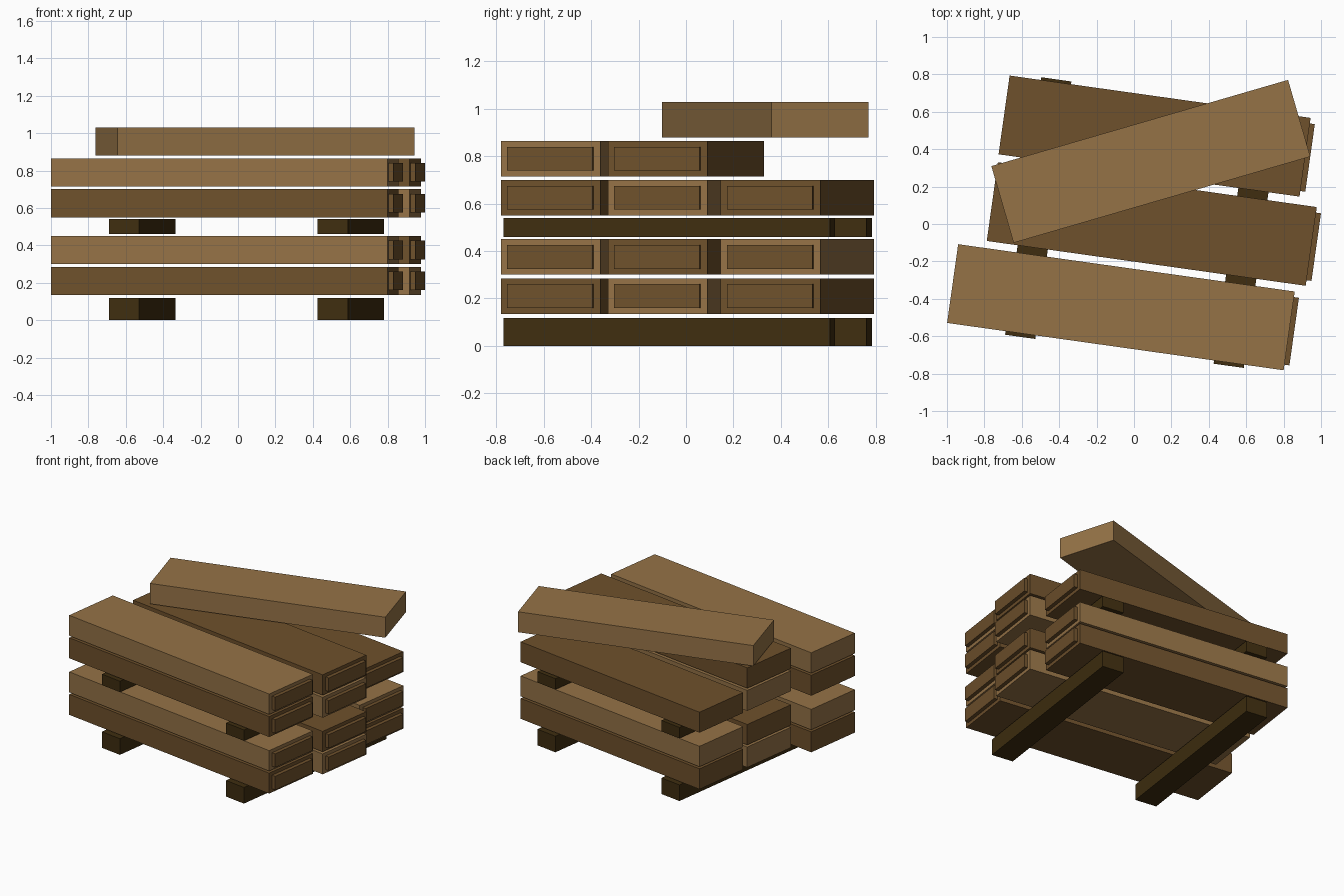
import bpy
import math
from mathutils import Vector, Matrix

cube = bpy.data.objects.get("Cube")
if cube:
    bpy.data.objects.remove(cube, do_unlink=True)


def make_material(name, rgb):
    mat = bpy.data.materials.new(name)
    mat.use_nodes = True
    colour = (*rgb, 1.0)
    mat.diffuse_color = colour
    mat.node_tree.nodes["Principled BSDF"].inputs["Base Color"].default_value = colour
    return mat


LIGHT = make_material("light wood", (0.30, 0.17, 0.062))
DARK = make_material("dark wood", (0.158, 0.082, 0.025))
SLEEPER = make_material("sleeper wood", (0.05, 0.027, 0.005))


def add_box(name, centre, size, degrees, mat):
    """Sharp-edged box turned about the vertical axis."""
    bpy.ops.mesh.primitive_cube_add(size=1, location=centre)
    obj = bpy.context.object
    obj.name = name
    obj.data.transform(Matrix.Diagonal((*size, 1)))
    obj.rotation_euler.z = math.radians(degrees)
    obj.data.materials.append(mat)
    return obj


TILT = -8.0
WIDTH, HEIGHT = 0.425, 0.15
along = Vector((math.cos(math.radians(TILT)), math.sin(math.radians(TILT)), 0))

# Cross sleepers under the first and third layers
for level, (bottom, top) in {"lower": (0, 0.118), "upper": (0.46, 0.54)}.items():
    for number, (x, y) in enumerate([(-0.512, 0.085), (0.603, -0.07)], 1):
        add_box(f"{level}_sleeper_{number}", (x, y, (bottom + top) / 2),
                (0.163, 1.39, top - bottom), TILT, SLEEPER)

# Three stacks of crates: centre x, centre y, length, layers
stacks = {
    "front": (-0.07, -0.445, 1.817, 4),
    "middle": (0.095, 0.0, 1.722, 4),
    "back": (0.11, 0.47, 1.625, 3),
}
layer_heights = [0.21, 0.375, 0.625, 0.79]

for column, (stack, (x, y, length, layers)) in enumerate(stacks.items()):
    for layer in range(layers):
        # Colours alternate like a checkerboard
        mat = LIGHT if (column + layer) % 2 else DARK
        centre = Vector((x, y, layer_heights[layer]))
        add_box(f"{stack}_crate_{layer + 1}", centre,
                (length, WIDTH, HEIGHT), TILT, mat)
        # Raised panel on one end
        add_box(f"{stack}_end_panel_{layer + 1}",
                centre + along * (length / 2 + 0.011),
                (0.032, 0.365, 0.1), TILT, DARK)

# Loose crate lying askew on top
add_box("loose_top_crate", (0.09, 0.335, 0.955),
        (1.652, 0.427, HEIGHT), 16.2, LIGHT)
